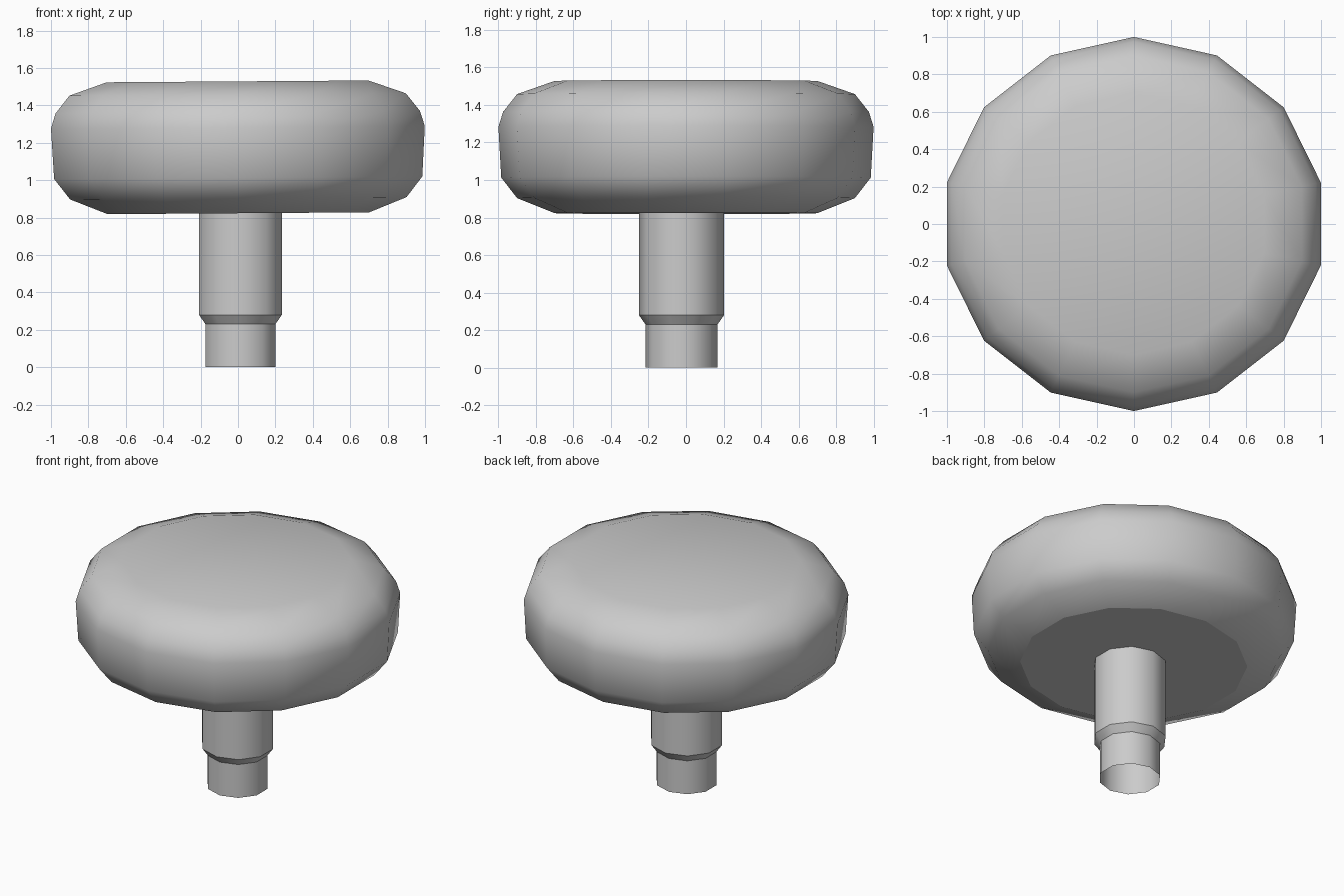
import bpy
import bmesh
from math import cos, sin, pi, radians

cube = bpy.data.objects.get("Cube")
if cube:
    bpy.data.objects.remove(cube, do_unlink=True)

grey = bpy.data.materials.new("neutral grey")
grey.use_nodes = True
colour = (0.6, 0.6, 0.6, 1)
grey.diffuse_color = colour
grey.node_tree.nodes["Principled BSDF"].inputs["Base Color"].default_value = colour


def lathe(name, profile, sides, centre, capped, sharp_rings):
    """Spin a (radius, height) profile into a slightly oval faceted solid."""
    bm = bmesh.new()
    rings = []
    for r, z in profile:
        angles = [pi / 2 + 2 * pi * i / sides for i in range(sides)]
        rings.append([bm.verts.new((centre[0] + 1.025 * r * cos(a),
                                    centre[1] + r * sin(a), z)) for a in angles])
    for low, high in zip(rings, rings[1:]):
        for i in range(sides):
            j = (i + 1) % sides
            bm.faces.new((low[i], low[j], high[j], high[i]))
    if capped:
        bm.faces.new(rings[0][::-1])
        bm.faces.new(rings[-1])
    for face in bm.faces:
        face.smooth = True
    # Crisp creases around chosen rings
    for k in sharp_rings:
        for i in range(sides):
            bm.edges.get((rings[k][i], rings[k][(i + 1) % sides])).smooth = False
    mesh = bpy.data.meshes.new(name)
    bm.to_mesh(mesh)
    bm.free()
    mesh.materials.append(grey)
    obj = bpy.data.objects.new(name, mesh)
    bpy.context.collection.objects.link(obj)
    return obj


# Round padded head, tilted a touch sideways
head_profile = [(0.70, -0.35), (0.90, -0.27), (0.985, -0.16), (1.0, 0.11),
                (0.975, 0.19), (0.90, 0.285), (0.70, 0.355)]
head = lathe("cushion_head", head_profile, 14, (0, 0), True, [0])
head.location.z = 1.173
head.rotation_euler.y = radians(-0.4)

# Stepped hollow stem, open at the bottom
stem_profile = [(0.192, 0), (0.192, 0.23), (0.227, 0.28), (0.227, 0.83)]
lathe("stem", stem_profile, 10, (0.013, -0.024), False, [1, 2])
